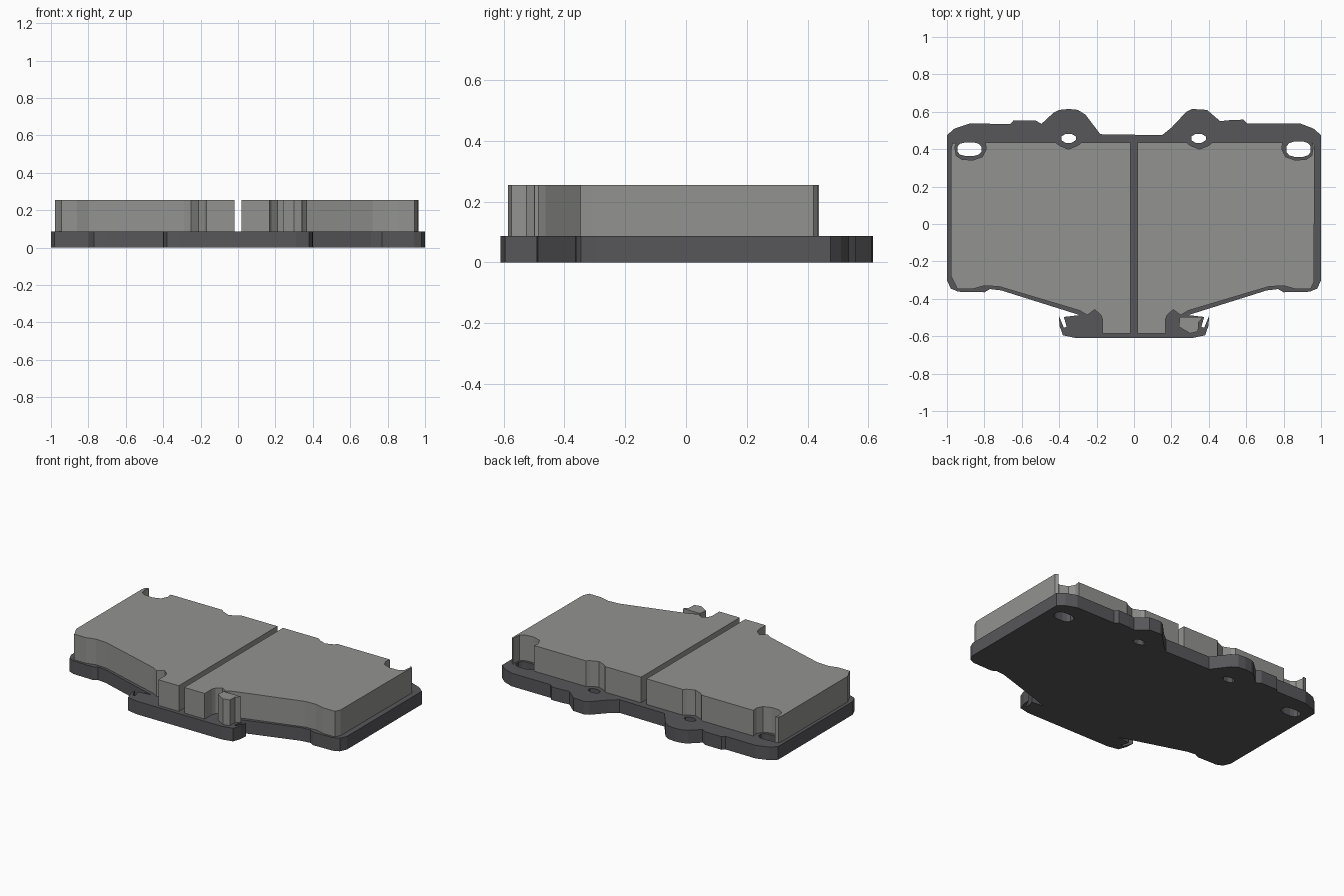
import bpy, bmesh, math


def material(name, rgb):
    m = bpy.data.materials.new(name)
    m.diffuse_color = (*rgb, 1)
    return m


steel = material("dark steel", (0.095, 0.095, 0.102))
friction = material("grey friction compound", (0.29, 0.29, 0.28))


def mirror(points):
    return [(-x, y) for x, y in reversed(points)]


def slab(name, loops, z0, z1, mat):
    """Extrude an outline (first loop) with optional holes (other loops)."""
    bm = bmesh.new()
    edges = []
    for loop in loops:
        vs = [bm.verts.new((x, y, z0)) for x, y in loop]
        edges += [bm.edges.new((vs[i - 1], vs[i])) for i in range(len(vs))]
    bmesh.ops.triangle_fill(bm, use_beauty=True, edges=edges)
    ret = bmesh.ops.extrude_face_region(bm, geom=bm.faces[:], use_keep_orig=True)
    verts = [g for g in ret["geom"] if isinstance(g, bmesh.types.BMVert)]
    bmesh.ops.translate(bm, verts=verts, vec=(0, 0, z1 - z0))
    bmesh.ops.recalc_face_normals(bm, faces=bm.faces[:])
    mesh = bpy.data.meshes.new(name)
    bm.to_mesh(mesh)
    bm.free()
    mesh.materials.append(mat)
    ob = bpy.data.objects.new(name, mesh)
    bpy.context.collection.objects.link(ob)
    return ob


def hole(cx, cy, rx, ry, n=12, power=1.0):
    pts = []
    for i in range(n):
        a = 2 * math.pi * (i + 0.5) / n
        c, s = math.cos(a), math.sin(a)
        pts.append((cx + rx * math.copysign(abs(c) ** power, c),
                    cy + ry * math.copysign(abs(s) ** power, s)))
    return pts


# Backing plate: upper edge with two ears, lower half mirrored
top_edge = [
    (-1, 0.475), (-0.96, 0.51), (-0.88, 0.537), (-0.66, 0.535), (-0.645, 0.553),
    (-0.525, 0.553), (-0.495, 0.535), (-0.43, 0.595), (-0.40, 0.61), (-0.35, 0.615),
    (-0.30, 0.61), (-0.26, 0.585), (-0.18, 0.48), (0.15, 0.475), (0.20, 0.515),
    (0.28, 0.60), (0.31, 0.615), (0.39, 0.61), (0.46, 0.55), (0.51, 0.555),
    (0.585, 0.558), (0.605, 0.537), (0.89, 0.537), (0.96, 0.51), (1, 0.475)]
lower_right = [
    (1, -0.30), (0.98, -0.345), (0.94, -0.362), (0.80, -0.365), (0.77, -0.348),
    (0.71, -0.355), (0.29, -0.487), (0.375, -0.497), (0.36, -0.55), (0.375, -0.555),
    (0.402, -0.49), (0.398, -0.545), (0.38, -0.595), (0.31, -0.61)]
holes = [hole(-0.88, 0.40, 0.066, 0.037, 12, 0.75), hole(0.88, 0.40, 0.066, 0.042, 12, 0.75),
         hole(-0.35, 0.458, 0.042, 0.026, 8), hole(0.345, 0.458, 0.042, 0.026, 8)]
slab("backing_plate", [top_edge + lower_right + mirror(lower_right)] + holes, 0, 0.086, steel)

# Friction pads: shared outline, notched around the plate holes
pad_upper = [
    (0.02, -0.585), (0.02, 0.437), (0.28, 0.437), (0.30, 0.42), (0.35, 0.40),
    (0.40, 0.42), (0.42, 0.437), (0.795, 0.437), (0.79, 0.40), (0.81, 0.36),
    (0.86, 0.342), (0.92, 0.345), (0.95, 0.365), (0.958, 0.41), (0.95, 0.435)]
pad_lower = [
    (0.962, -0.31), (0.945, -0.347), (0.86, -0.347), (0.80, -0.33), (0.72, -0.335),
    (0.29, -0.463), (0.25, -0.487), (0.21, -0.458), (0.178, -0.485), (0.168, -0.51),
    (0.168, -0.585)]
slab("right_friction_pad", [pad_upper + [(0.966, 0.42)] + pad_lower], 0.086, 0.254, friction)
slab("left_friction_pad", [mirror(pad_upper + [(0.972, 0.43), (0.978, 0.40), (0.978, -0.28)]
                                  + pad_lower)], 0.086, 0.254, friction)

# Small stray block of compound by the right hook
slab("friction_block", [[(0.245, -0.497), (0.37, -0.498), (0.345, -0.525), (0.343, -0.575),
                         (0.30, -0.585), (0.24, -0.55)]], 0.086, 0.254, friction)
